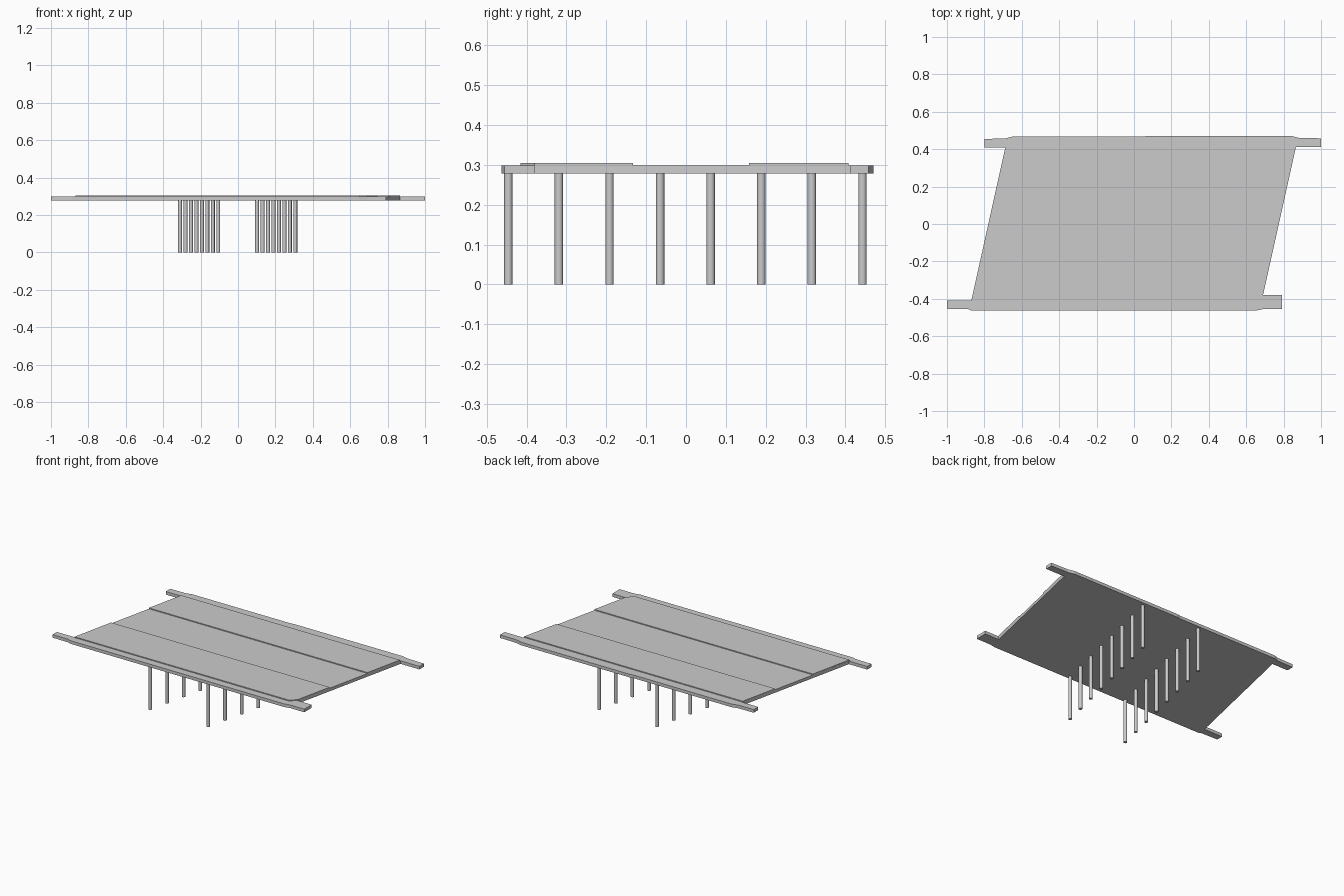
import bpy, bmesh

if "Cube" in bpy.data.objects:
    bpy.data.objects.remove(bpy.data.objects["Cube"])

Z_BOTTOM, Z_DECK, Z_LANE = 0.278, 0.298, 0.304


def prism(name, outline, z0, z1):
    """Extrude a flat outline between two heights."""
    bm = bmesh.new()
    face = bm.faces.new([bm.verts.new((x, y, z0)) for x, y in outline])
    top = bmesh.ops.extrude_face_region(bm, geom=[face])["geom"]
    for v in top:
        if isinstance(v, bmesh.types.BMVert):
            v.co.z = z1
    bmesh.ops.recalc_face_normals(bm, faces=bm.faces)
    mesh = bpy.data.meshes.new(name)
    bm.to_mesh(mesh)
    bm.free()
    obj = bpy.data.objects.new(name, mesh)
    bpy.context.collection.objects.link(obj)
    return obj


def left_x(y):
    return -0.87 + (y + 0.41) * 0.222


def right_x(y):
    return 0.69 + (y + 0.38) * 0.222


# Skewed bridge deck with edge beams that run on past its four corners
prism("bridge_deck", [
    (-1, -0.453), (-0.885, -0.455), (-0.87, -0.463), (0.65, -0.463),
    (0.69, -0.455), (0.79, -0.455), (0.79, -0.38), (0.69, -0.38),
    (right_x(0.412), 0.412), (1, 0.412), (1, 0.458), (0.88, 0.461),
    (0.84, 0.471), (0.07, 0.471), (0.05, 0.467), (-0.65, 0.467),
    (-0.69, 0.457), (-0.8, 0.455), (-0.8, 0.41), (left_x(0.41), 0.41),
    (left_x(-0.41), -0.41), (-1, -0.41)], Z_BOTTOM, Z_DECK)

# Raised lanes on either side of the sunken median
prism("front_lane", [
    (left_x(-0.41), -0.415), (0.65, -0.415), (0.69, -0.38),
    (right_x(-0.133), -0.133), (left_x(-0.133), -0.133)], Z_DECK, Z_LANE)
prism("rear_lane", [
    (left_x(0.158), 0.158), (right_x(0.158), 0.158),
    (right_x(0.408), 0.408), (left_x(0.408), 0.408)], Z_DECK, Z_LANE)

# Two rows of round piers following the skew
for row, x0 in (("left", -0.31), ("right", 0.102)):
    for i in range(8):
        bpy.ops.mesh.primitive_cylinder_add(
            vertices=16, radius=0.0105, depth=Z_BOTTOM,
            location=(x0 + i * 0.0292, -0.446 + i * 0.127, Z_BOTTOM / 2))
        pier = bpy.context.object
        pier.name = f"{row}_pier_{i + 1}"
        bpy.ops.object.shade_smooth_by_angle()
